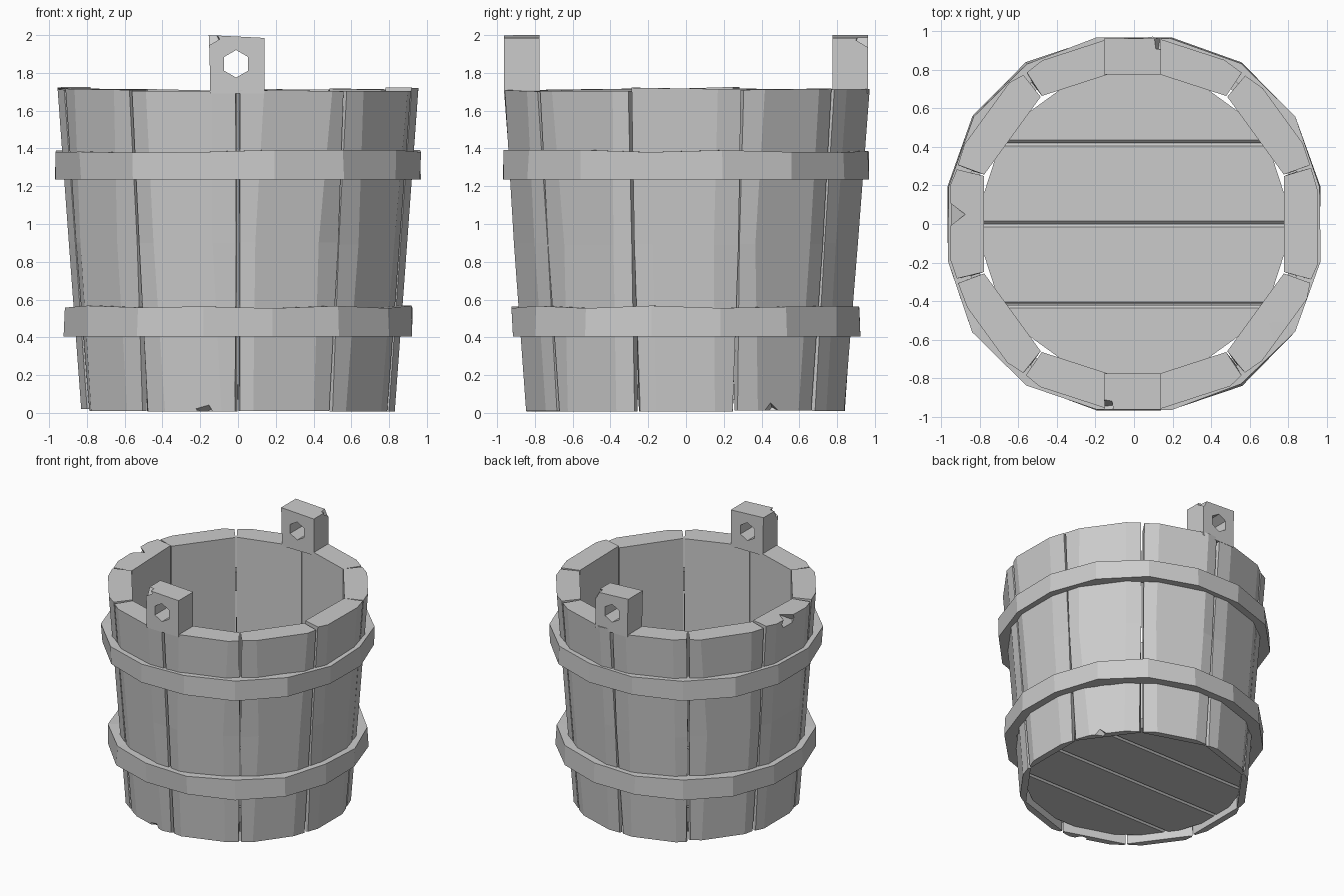
import bpy, bmesh, math, random
from mathutils import Vector, Matrix

random.seed(7)
cube = bpy.data.objects.get("Cube")
if cube:
    bpy.data.objects.remove(cube, do_unlink=True)

grey = bpy.data.materials.new("plain grey")
grey.use_nodes = True
COLOUR = (0.6, 0.6, 0.6, 1)
grey.diffuse_color = COLOUR
grey.node_tree.nodes["Principled BSDF"].inputs["Base Color"].default_value = COLOUR


def jitter(amount):
    return random.uniform(-amount, amount)


def finish(name, bm):
    bmesh.ops.recalc_face_normals(bm, faces=bm.faces)
    mesh = bpy.data.meshes.new(name)
    bm.to_mesh(mesh)
    bm.free()
    mesh.materials.append(grey)
    obj = bpy.data.objects.new(name, mesh)
    bpy.context.collection.objects.link(obj)
    return obj


def loft(name, rings, closed=False):
    """Skin a list of equal rings, capped unless the loft is closed."""
    bm = bmesh.new()
    loops = [[bm.verts.new(p) for p in ring] for ring in rings]
    n = len(loops[0])
    pairs = list(zip(loops, loops[1:]))
    if closed:
        pairs.append((loops[-1], loops[0]))
    else:
        bm.faces.new(loops[0])
        bm.faces.new(loops[-1])
    for a, b in pairs:
        for i in range(n):
            j = (i + 1) % n
            bm.faces.new((a[i], a[j], b[j], b[i]))
    return finish(name, bm)


def cut(obj, shape, matrix, size):
    """Carve a small solid out of obj and discard the cutter."""
    bm = bmesh.new()
    if shape == "hex":
        bmesh.ops.create_cone(bm, cap_ends=True, segments=6, radius1=size,
                              radius2=size, depth=1)
    else:
        bmesh.ops.create_cube(bm, size=size)
    bm.transform(matrix)
    cutter = finish("cutter", bm)
    cutter.hide_render = True
    mod = obj.modifiers.new("cut", "BOOLEAN")
    mod.operation = "DIFFERENCE"
    mod.solver = "EXACT"
    mod.object = cutter
    bpy.context.view_layer.update()
    graph = bpy.context.evaluated_depsgraph_get()
    mesh = bpy.data.meshes.new_from_object(obj.evaluated_get(graph))
    obj.modifiers.clear()
    obj.data = mesh
    bpy.data.objects.remove(cutter, do_unlink=True)


def chip(obj, point, size, turn):
    """Nick an edge with a cube standing on its corner."""
    tilt = Matrix.Rotation(math.radians(turn), 4, "Z") @ Matrix.Rotation(math.radians(50), 4, "X")
    cut(obj, "cube", Matrix.Translation(point) @ tilt @ Matrix.Rotation(math.pi / 4, 4, "Y"), size)


# Staves: ten thick planks, tapering and narrowing towards the foot
STAVES = 10
HALF = math.pi / STAVES
INNER = 0.78
staves = []
for k in range(STAVES):
    turn = Matrix.Rotation(2 * HALF * k, 4, "Z")
    rings = []
    tilt = jitter(0.012)
    gaps = [(0.016, 0.016), (0.006, 0.006), (0.012, 0.012)]
    for (z, face, rim), gap in zip([(0.015, 0.83, 0.84), (0.9, 0.895, 0.905), (1.712, 0.955, 0.967)], gaps):
        left, right = (g + jitter(0.005) for g in gap)
        d, t = rim * math.cos(HALF), rim * math.sin(HALF)
        s = INNER * math.tan(HALF)
        flat = t * 0.62
        lift = tilt if z > 1 else 0
        dz = jitter(0.008)
        rings.append([turn @ Vector(p) for p in (
            (INNER, -s + 0.004, z - lift + dz), (d, -t + right, z - lift + dz),
            (face, -flat + jitter(0.03), z - lift / 2 + dz),
            (face, flat + jitter(0.03), z + lift / 2 + dz),
            (d, t - left, z + lift + dz), (INNER, s - 0.004, z + lift + dz))])
    staves.append(loft(f"stave_{k + 1}", rings))

# Worn nicks on the rim and the foot
chip(staves[9], (0.78, -0.57, 1.71), 0.11, 54)
chip(staves[5], (-0.97, 0.05, 1.71), 0.11, 90)
chip(staves[1], (0.72, 0.46, 0.0), 0.08, 30)
chip(staves[7], (-0.18, -0.83, 0.0), 0.07, 0)

# Hoops: faceted bands around the staves
SIDES = 16


def hoop(name, low, high, radius):
    rings = []
    for i in range(SIDES):
        a = 2 * math.pi * (i + 0.5) / SIDES
        diagonal = abs(math.sin(2 * a)) > 0.7
        r = radius + (0.02 if diagonal else 0)
        dz, dr = jitter(0.008), jitter(0.006)
        c, s = math.cos(a), math.sin(a)
        section = [(r - 0.09, low), (r + dr, low), (r - dr, high + dz), (r - 0.09, high + dz)]
        rings.append([(c * q, s * q, z) for q, z in section])
    return loft(name, rings, closed=True)


hoop("upper_hoop", 1.235, 1.385, 0.985)
hoop("lower_hoop", 0.405, 0.56, 0.938)

# Ears: upright blocks on the rim with a six-sided hole
for name, side in (("front_ear", -1), ("back_ear", 1)):
    inner, outer = 0.775 * side, 0.963 * side
    rings = [[(-w, inner, z), (w2, inner, z2), (w2, outer, z2), (-w, outer, z)]
             for w, w2, z, z2 in ((0.148, 0.14, 1.69, 1.69), (0.15, 0.14, 1.88, 1.9),
                                  (0.155, 0.14, 2.0, 1.985))]
    ear = loft(name, rings)
    hole = (Matrix.Translation((-0.01, 0.87 * side, 1.848)) @ Matrix.Rotation(math.pi / 2, 4, "X"))
    cut(ear, "hex", hole, 0.073)
    chip(ear, (-0.16 if side < 0 else 0.15, outer, 2.0), 0.09, 45)

# Floor: four boards trimmed to the inside of the staves
corner = (INNER + 0.01) / math.cos(HALF)
for k in range(4):
    bm = bmesh.new()
    bmesh.ops.create_cone(bm, cap_ends=True, segments=STAVES, radius1=corner, radius2=corner,
                          depth=0.08, matrix=Matrix.Translation((0, 0, 0.11)) @ Matrix.Rotation(HALF, 4, "Z"))
    for limit, facing in ((-0.84 + 0.42 * k, -1), (-0.42 + 0.42 * k, 1)):
        if abs(limit) > 0.8:
            continue
        cutplane = bmesh.ops.bisect_plane(
            bm, geom=bm.verts[:] + bm.edges[:] + bm.faces[:],
            plane_co=(0, limit - 0.001 * facing, 0), plane_no=(0, facing, 0), clear_outer=True)
        edges = [e for e in cutplane["geom_cut"] if isinstance(e, bmesh.types.BMEdge)]
        bmesh.ops.holes_fill(bm, edges=edges)
        long_edges = [e for e in edges if e.is_valid and abs(e.verts[0].co.z - e.verts[1].co.z) < 0.01]
        bmesh.ops.bevel(bm, geom=long_edges, offset=0.014, segments=1, affect="EDGES")
    finish(f"floor_board_{k + 1}", bm)
